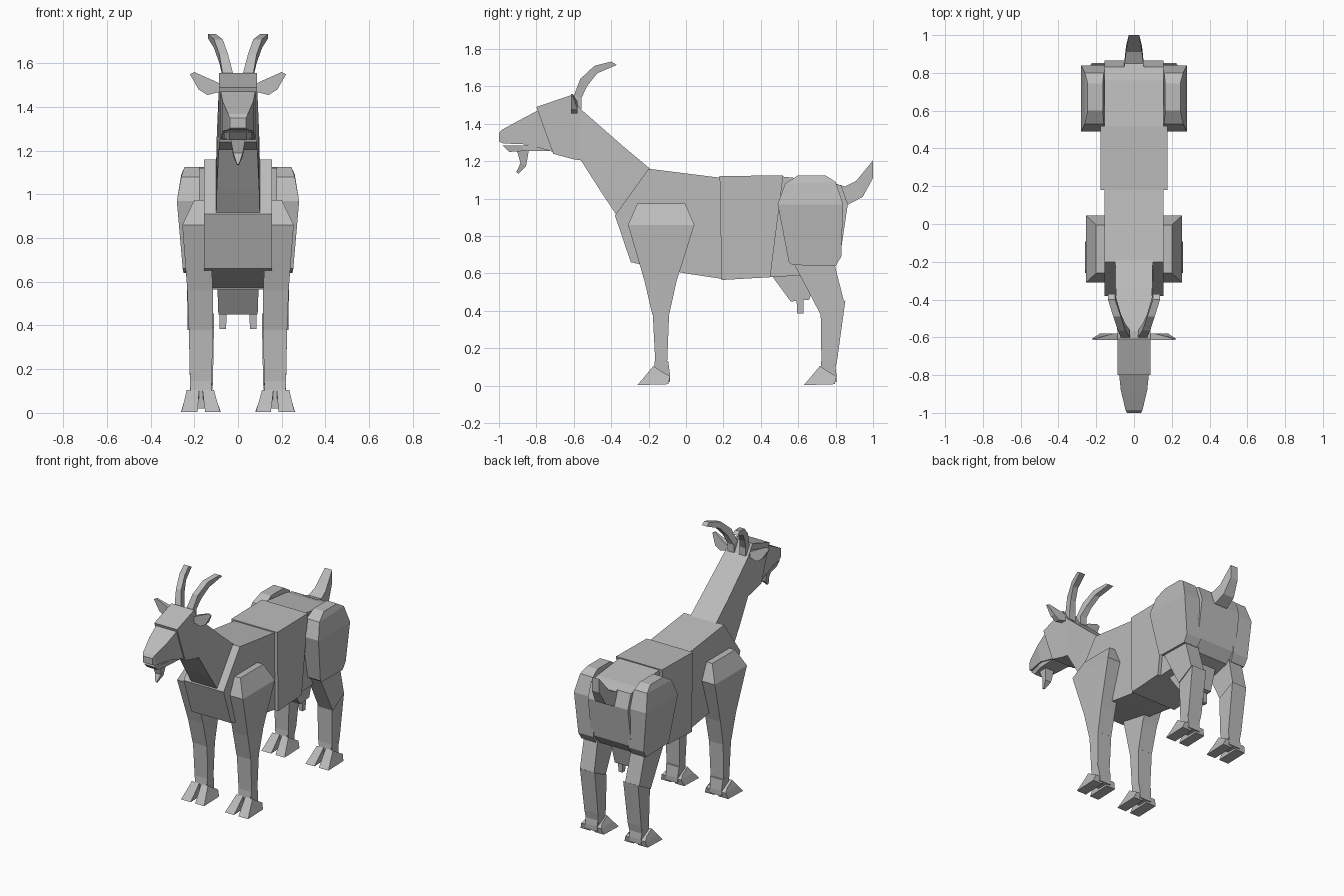
import bpy, bmesh

grey = bpy.data.materials.new("plain grey")
grey.diffuse_color = (0.5, 0.5, 0.5, 1)


def finish(name, bm, mirror):
    bmesh.ops.recalc_face_normals(bm, faces=bm.faces)
    me = bpy.data.meshes.new(name)
    bm.to_mesh(me)
    bm.free()
    me.materials.append(grey)
    ob = bpy.data.objects.new(name, me)
    bpy.context.collection.objects.link(ob)
    if mirror:
        ob.modifiers.new("Mirror", 'MIRROR').use_mirror_merge = False
    return ob


def slab(name, profile, w):
    """Side profile of (y, z) points extruded to half width w."""
    bm = bmesh.new()
    f = bm.faces.new([bm.verts.new((-w, y, z)) for y, z in profile])
    r = bmesh.ops.extrude_face_region(bm, geom=[f])
    for v in r['geom']:
        if isinstance(v, bmesh.types.BMVert):
            v.co.x = w
    return finish(name, bm, False)


def loft(name, rings, mirror=False):
    """Rings are (x0, x1, ya, za, yb, zb): two side-view points spanned from x0 to x1."""
    bm = bmesh.new()
    loops = [[bm.verts.new(c) for c in ((x0, ya, za), (x1, ya, za), (x1, yb, zb), (x0, yb, zb))]
             for x0, x1, ya, za, yb, zb in rings]
    for a, b in zip(loops, loops[1:]):
        for i in range(4):
            j = (i + 1) % 4
            bm.faces.new((a[i], a[j], b[j], b[i]))
    bm.faces.new(loops[0])
    bm.faces.new(loops[-1])
    return finish(name, bm, mirror)


def centred(name, rings):
    return loft(name, [(-r[0], *r) for r in rings])


# Torso in three blocks
slab("chest", [(-.20, 1.16), (-.38, .91), (-.295, .66), (0, .60), (.2, .57), (.2, 1.11)], .155)
slab("belly", [(.18, 1.12), (.52, 1.125), (.45, .58), (.19, .565)], .178)
slab("rump", [(.50, 1.12), (.76, 1.09), (.83, 1.07), (.865, .97), (.825, .70), (.77, .63),
              (.62, .59), (.45, .58)], .155)

# Udder and teats
centred("udder", [(.095, .45, .60, .70, .62), (.09, .56, .45, .66, .46)])
loft("teat", [(.05, .085, .59, .48, .63, .48), (.055, .085, .595, .385, .627, .385)], True)

# Neck and head
centred("neck", [(.10, -.18, 1.15, -.37, .91), (.097, -.33, 1.275, -.45, 1.03),
                 (.088, -.57, 1.485, -.565, 1.21)])
centred("head", [(.088, -.565, 1.48, -.565, 1.205), (.088, -.61, 1.555, -.60, 1.21),
                 (.088, -.80, 1.49, -.71, 1.24)])
centred("muzzle", [(.08, -.785, 1.475, -.71, 1.25), (.07, -.88, 1.425, -.85, 1.29),
                   (.045, -.985, 1.368, -.975, 1.295), (.037, -1.0, 1.35, -1.0, 1.305)])
centred("lower_jaw", [(.07, -.72, 1.29, -.71, 1.255), (.062, -.88, 1.285, -.86, 1.255),
                      (.04, -.98, 1.283, -.945, 1.25)])
centred("beard", [(.035, -.905, 1.26, -.84, 1.26), (.022, -.885, 1.19, -.855, 1.175),
                  (.005, -.908, 1.14, -.895, 1.135)])

# Horns and ears
loft("horn", [(.02, .07, -.605, 1.50, -.56, 1.48), (.022, .07, -.60, 1.55, -.56, 1.535),
              (.045, .085, -.565, 1.64, -.53, 1.60), (.07, .11, -.49, 1.71, -.475, 1.67),
              (.10, .138, -.40, 1.733, -.37, 1.715)], True)
ear = bmesh.new()
for dy, pts in ((0, [(.07, 1.50), (.11, 1.52), (.20, 1.56), (.22, 1.55), (.18, 1.48), (.14, 1.455), (.08, 1.47)]),):
    face = ear.faces.new([ear.verts.new((x, -.615, z)) for x, z in pts])
ext = bmesh.ops.extrude_face_region(ear, geom=[face])
for v in ext['geom']:
    if isinstance(v, bmesh.types.BMVert):
        v.co.y = -.58 if v.co.x < .19 else -.605
finish("ear", ear, True)

# Tail
centred("tail", [(.055, .80, 1.08, .84, .97), (.05, .85, 1.065, .87, .97),
                 (.042, .91, 1.095, .945, 1.01), (.028, 1.0, 1.205, 1.0, 1.11)])

# Front legs
loft("shoulder", [(.13, .20, -.26, .975, -.005, .975), (.13, .255, -.31, .86, .045, .86),
                  (.115, .232, -.222, .56, -.05, .56), (.115, .225, -.18, .38, -.09, .38)], True)
loft("front_shin", [(.115, .225, -.178, .39, -.09, .39), (.12, .22, -.165, .14, -.10, .14),
                    (.125, .215, -.165, .05, -.11, .05)], True)

# Hind legs
loft("thigh", [(.14, .25, .57, .645, .80, .64), (.135, .253, .55, .66, .83, .69),
               (.13, .28, .49, .97, .84, .97), (.16, .26, .53, 1.08, .80, 1.09),
               (.165, .245, .60, 1.125, .745, 1.125)], True)
loft("hind_leg", [(.13, .235, .57, .665, .79, .665), (.12, .23, .72, .38, .845, .45)], True)
loft("hind_shin", [(.11, .225, .72, .39, .852, .455), (.115, .22, .724, .13, .81, .15),
                   (.125, .215, .73, .05, .79, .05)], True)

# Cloven hooves, two splayed toes and a heel on each foot
for name, dy in (("front", 0), ("hind", .89)):
    for part, bottom, top in (("outer", (.185, .26), (.178, .235)), ("inner", (.08, .15), (.11, .162))):
        y = dy - .26
        mid = [(a + b) / 2 for a, b in zip(bottom, top)]
        loft(f"{name}_{part}_hoof",
             [(*bottom, y, .003, y + .165, .008), (*mid, y + .04, .05, y + .175, .05),
              (*top, y + .085, .105, y + .14, .07)], True)
    loft(f"{name}_heel", [(.125, .215, dy - .17, .02, dy - .085, .02),
                          (.125, .215, dy - .17, .10, dy - .085, .055),
                          (.12, .22, dy - .165, .15, dy - .095, .13)], True)
